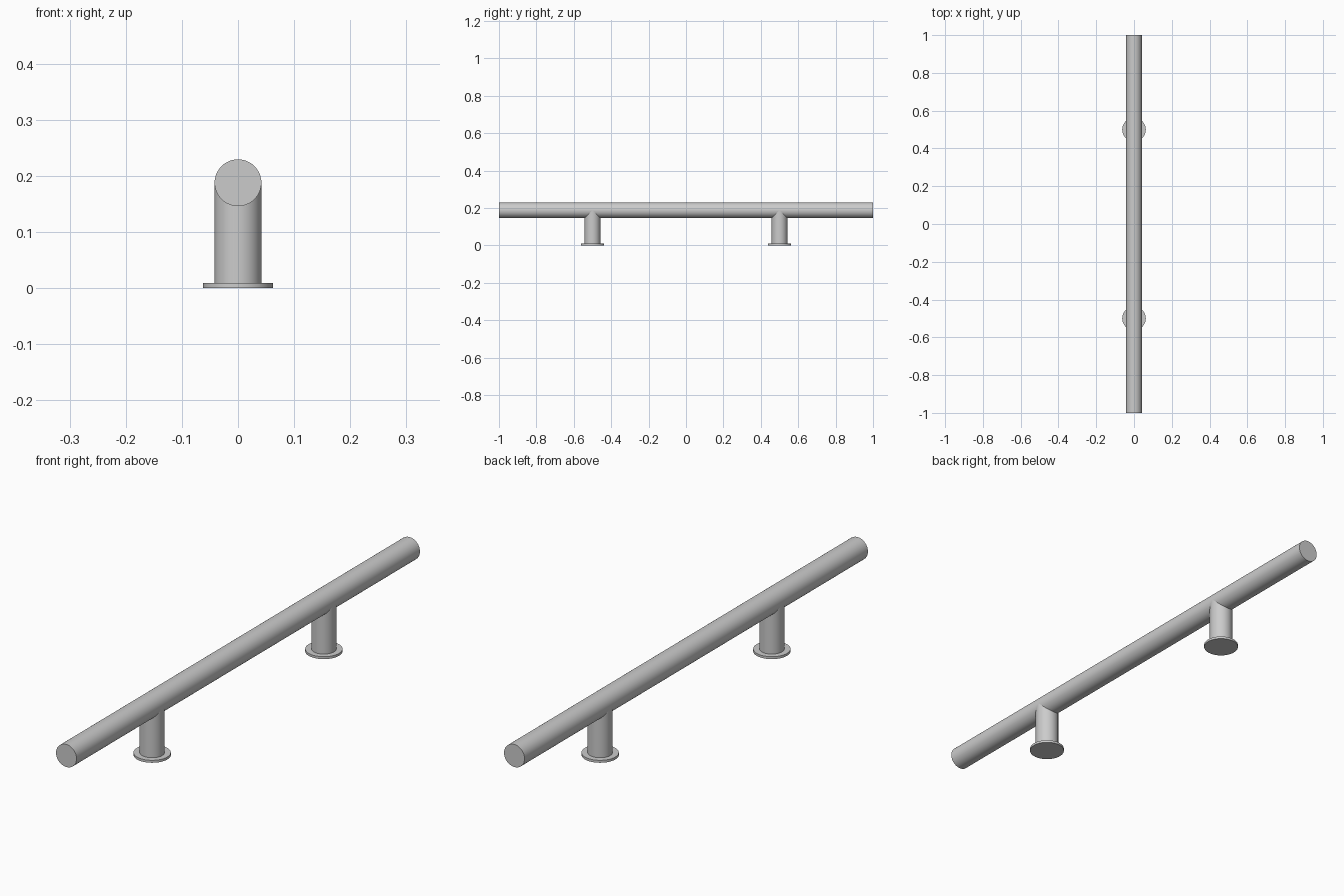
import bpy
import math

if "Cube" in bpy.data.objects:
    bpy.data.objects.remove(bpy.data.objects["Cube"])

RAIL_R = 0.0417
RAIL_Z = 0.188
FLANGE_R = 0.0623
FLANGE_H = 0.009
POST_Y = 0.5


def cylinder(name, radius, depth, location, rotation=(0, 0, 0)):
    bpy.ops.mesh.primitive_cylinder_add(vertices=64, radius=radius, depth=depth,
                                        location=location, rotation=rotation)
    obj = bpy.context.object
    obj.name = name
    bpy.ops.object.shade_smooth_by_angle(angle=math.radians(30))
    return obj


# Long horizontal bar
cylinder("rail", RAIL_R, 2.0, (0, 0, RAIL_Z), (math.pi / 2, 0, 0))

# Two posts, ending inside the bar at its axis, each on a round base flange
for side, y in (("front", -POST_Y), ("back", POST_Y)):
    cylinder(f"{side}_flange", FLANGE_R, FLANGE_H, (0, y, FLANGE_H / 2))
    height = RAIL_Z - FLANGE_H
    cylinder(f"{side}_post", RAIL_R, height, (0, y, FLANGE_H + height / 2))
